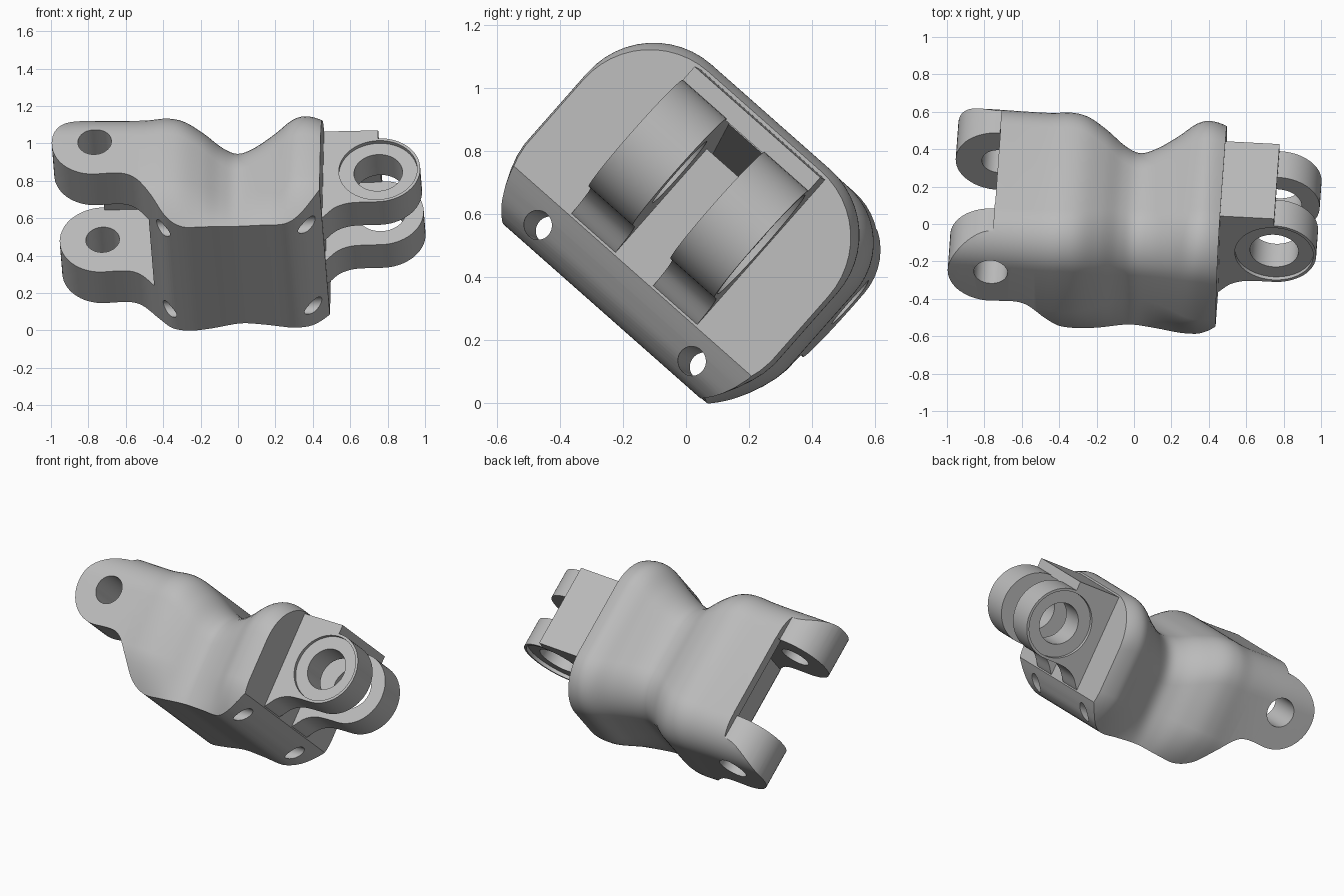
import bpy, bmesh, math
from mathutils import Matrix

if "Cube" in bpy.data.objects:
    bpy.data.objects.remove(bpy.data.objects["Cube"], do_unlink=True)

grey = bpy.data.materials.new("plain grey")
grey.use_nodes = True
grey.diffuse_color = (0.5, 0.5, 0.5, 1)
grey.node_tree.nodes["Principled BSDF"].inputs["Base Color"].default_value = (0.5, 0.5, 0.5, 1)

# Local frame: x along the link, y along the hinge pins, z from palm to back
POSE = (Matrix.Translation((0, -0.003, 0.57)) @ Matrix.Rotation(math.radians(-41.4), 4, 'X')
        @ Matrix.Rotation(math.radians(1), 4, 'Y') @ Matrix.Rotation(math.radians(-3.1), 4, 'Z'))
HINGE = (-0.742, 0.147)
KNUCKLE = (0.762, 0.125)


def smooth_path(pts, steps=6):
    """Catmull-Rom curve through points of any dimension."""
    out = []
    for i in range(len(pts) - 1):
        p = [pts[max(i - 1, 0)], pts[i], pts[i + 1], pts[min(i + 2, len(pts) - 1)]]
        for s in range(steps):
            t = s / steps
            out.append(tuple(0.5 * (2 * b + (c - a) * t + (2 * a - 5 * b + 4 * c - d) * t * t
                                    + (3 * b - a - 3 * c + d) * t ** 3)
                             for a, b, c, d in zip(*p)))
    return out + [tuple(pts[-1])]


def arc(centre, r, start, end, n=32):
    return [(centre[0] + r * math.cos(math.radians(start + (end - start) * i / n)),
             centre[1] + r * math.sin(math.radians(start + (end - start) * i / n)))
            for i in range(n + 1)]


def loft(name, rings):
    """Skin closed rings of equal size and cap both ends."""
    bm = bmesh.new()
    rows = [[bm.verts.new(v) for v in ring] for ring in rings]
    n = len(rows[0])
    for a, b in zip(rows, rows[1:]):
        for i in range(n):
            bm.faces.new((a[i], a[(i + 1) % n], b[(i + 1) % n], b[i]))
    bm.faces.new(rows[0])
    bm.faces.new(rows[-1])
    bmesh.ops.recalc_face_normals(bm, faces=bm.faces)
    mesh = bpy.data.meshes.new(name)
    bm.to_mesh(mesh)
    bm.free()
    mesh.materials.append(grey)
    ob = bpy.data.objects.new(name, mesh)
    bpy.context.scene.collection.objects.link(ob)
    return ob


def prism(name, pts, lo, hi, along='y'):
    if along == 'y':
        return loft(name, [[(p, t, q) for p, q in pts] for t in (lo, hi)])
    return loft(name, [[(t, p, q) for p, q in pts] for t in (lo, hi)])


def box(name, x0, x1, y0, y1, z0, z1):
    return prism(name, [(x0, z0), (x1, z0), (x1, z1), (x0, z1)], y0, y1)


def pin(name, centre, r, lo, hi, along='y'):
    return prism(name, arc(centre, r, 0, 360, 48)[:-1], lo, hi, along)


def boolean(ob, cutter, op='DIFFERENCE'):
    mod = ob.modifiers.new("cut", 'BOOLEAN')
    mod.operation, mod.solver, mod.object = op, 'EXACT', cutter
    cutter.hide_render = True
    bpy.context.view_layer.update()
    graph = bpy.context.evaluated_depsgraph_get()
    mesh = bpy.data.meshes.new_from_object(ob.evaluated_get(graph))
    ob.modifiers.clear()
    ob.data = mesh
    bpy.data.objects.remove(cutter, do_unlink=True)


def finish(ob):
    ob.data.shade_smooth()
    ob.data.set_sharp_from_angle(angle=math.radians(30))
    ob.matrix_world = POSE


def section(x, w, h, r):
    """Rounded back, straight flanks and tucked-in lower edges."""
    tuck = 0.1 * min(1, max(0, (w - 0.39) / 0.135))
    half = []
    for i in range(9):
        t = 1.5 * (1 - i / 8)
        half.append((w - tuck * t ** 1.6, -0.14 - 0.24 * t))
    half += arc((w - r, h - r), r, 0, 90, 12)
    return [(x, y, z) for y, z in half] + [(x, -y, z) for y, z in reversed(half)]


# Main body: station, half width, back height, back corner radius
stations = [(-1.1, .522, .42, .225), (-.8, .522, .42, .225), (-.6, .522, .415, .225),
            (-.47, .525, .415, .23), (-.36, .528, .425, .235),
            (-.27, .515, .412, .24), (-.17, .475, .368, .25), (-.07, .42, .31, .25),
            (.012, .395, .288, .25), (.1, .415, .308, .25), (.21, .463, .365, .26),
            (.31, .518, .423, .27), (.39, .53, .441, .28), (.49, .515, .41, .28),
            (.6, .47, .35, .26)]
body = loft("link_body", [section(*s) for s in smooth_path(stations)])

# Side outline: round lugs stepping up to the back, padded palm, flat end
palm = smooth_path([(HINGE[0], HINGE[1] - .23), (-.6, -.08), (-.52, -.12), (-.44, -.22),
                    (-.36, -.335), (-.27, -.383), (-.15, -.378), (0, -.364), (.15, -.37),
                    (.28, -.378), (.36, -.342), (.42, -.28), (.468, -.215)])
outline = palm + [(.468, 1), (-.738, 1), (-.738, HINGE[1] + .23)] + arc(HINGE, .23, 90, 270)[:-1]
boolean(body, prism("outline_cutter", outline, -1, 1), 'INTERSECT')

# Slot between the lugs, with a back cover left over it
boolean(body, box("slot_mouth", -1.3, -.736, -.27, .27, -1, 1))
boolean(body, box("slot_pocket", -.8, -.46, -.27, .27, -1, .358))
boolean(body, pin("hinge_bore", HINGE, .09, -1, 1))

# Lengthwise cord holes in the palm and a sloping channel below the stop tab
for side in (-1, 1):
    boolean(body, pin("cord_hole", (side * .327, -.306), .046, -1, 1, 'x'))
boolean(body, prism("cord_channel", [(-.5, 0), (.5, .24), (.5, .345), (-.5, .1)], -.08, .08))
finish(body)

# Stop tab on the back
finish(box("stop_tab", .42, .758, -.267, .267, .345, .408))

# Twin knuckle lugs with bored, recessed outer faces
flare = smooth_path([(.44, -.222), (.47, -.205), (.53, -.14), (.6, -.108), (.68, -.101)])
profile = flare + arc(KNUCKLE, .226, -90, 90) + [(.44, .351)]
for side, label in ((-1, "right"), (1, "left")):
    lug = prism(label + "_knuckle", profile, *sorted((side * .08, side * .267)))
    boolean(lug, pin("knuckle_bore", KNUCKLE, .13, -1, 1))
    boolean(lug, pin("knuckle_recess", KNUCKLE, .21, *sorted((side * .245, side * .4))))
    finish(lug)
